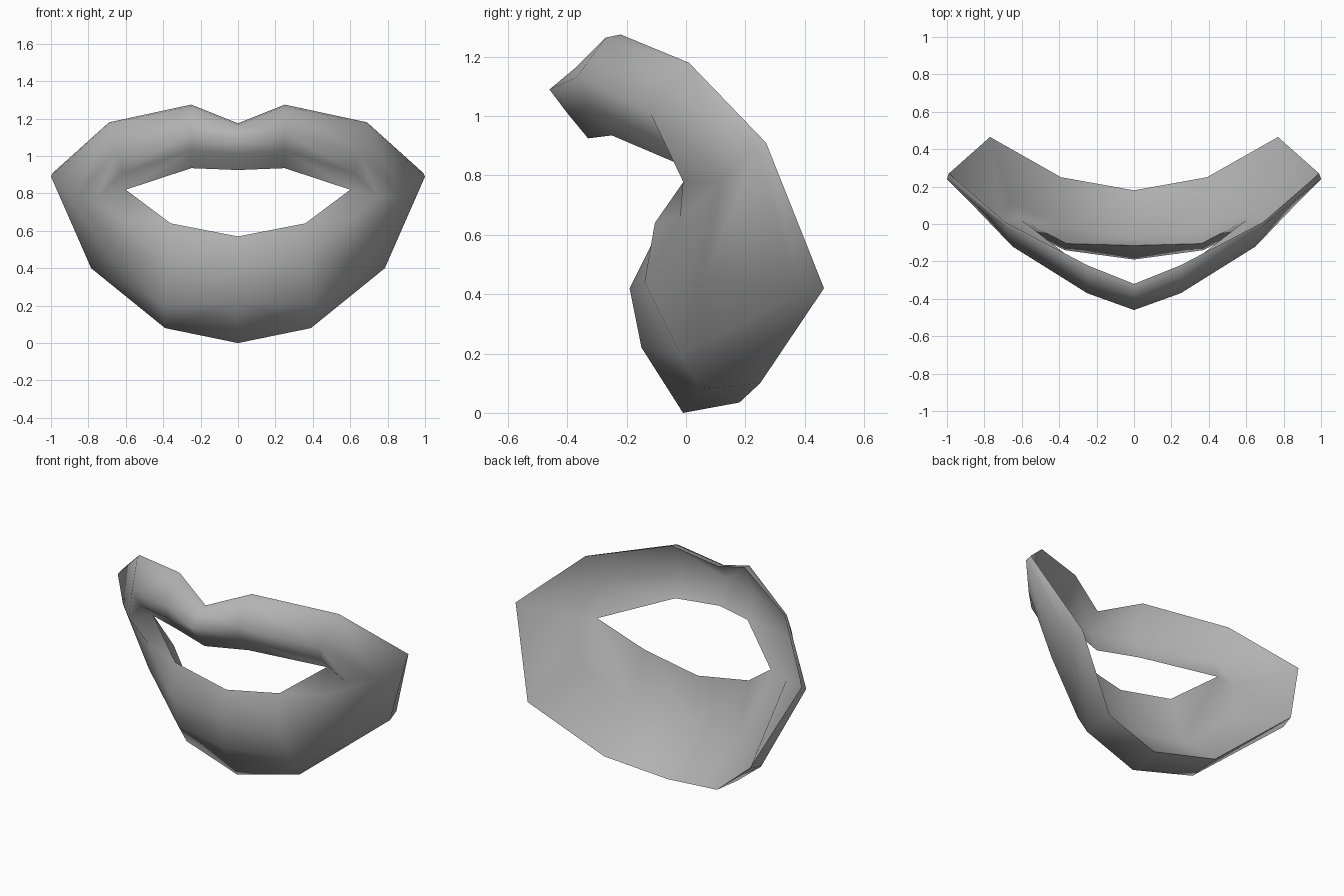
import bpy, bmesh

# Half of the mouth: cross-sections from the upper centre, round the corner, to the lower centre.
# Each section: back rim, front rim, ridge, inner ridge, opening edge, hollow of the back.
CORNER = (0.60, 0.02, 0.82)
sections = [
    [(0, -.32, 1.175), (0, -.37, 1.165), (0, -.46, 1.09), (0, -.40, 1.01), (0, -.33, .925), (0, -.40, 1.07)],
    [(.25, -.22, 1.275), (.25, -.27, 1.265), (.25, -.37, 1.13), (.25, -.33, 1.03), (.25, -.25, .935), (.25, -.31, 1.09)],
    [(.69, .01, 1.18), (.69, -.01, 1.175), (.65, -.12, 1.01), (.62, -.07, .91), CORNER, (.66, -.08, .99)],
    [(.99, .27, .91), (1, .24, .89), (.88, .12, .78), (.75, -.01, .78), CORNER, (.72, .03, .80)],
    [(.77, .465, .42), (.785, .38, .40), (.66, .06, .46), (.61, -.02, .66), CORNER, (.65, .11, .54)],
    [(.39, .25, .10), (.39, .05, .08), (.40, -.02, .20), (.37, -.14, .44), (.36, -.105, .64), (.38, -.01, .32)],
    [(0, .18, .035), (0, -.01, 0), (0, -.15, .22), (0, -.19, .42), (0, -.115, .57), (0, -.075, .29)],
]
ROWS = len(sections[0])
SHARP_ROWS = (0, 4)  # back rim and opening edge

# Skin both mirrored halves into one closed ring
bm = bmesh.new()
for side in (1, -1):
    rings = [[bm.verts.new((side * x, y, z)) for x, y, z in s] for s in sections]
    for a, b in zip(rings, rings[1:]):
        for i in range(ROWS):
            j = (i + 1) % ROWS
            bm.faces.new((a[i], a[j], b[j], b[i])).smooth = True
        for i in SHARP_ROWS:
            bm.edges.get((a[i], b[i])).smooth = False
bmesh.ops.remove_doubles(bm, verts=bm.verts, dist=0.001)
bmesh.ops.recalc_face_normals(bm, faces=bm.faces)

mesh = bpy.data.meshes.new("lips")
bm.to_mesh(mesh)
bm.free()
lips = bpy.data.objects.new("lips", mesh)
bpy.context.collection.objects.link(lips)

# Plain grey finish
grey = bpy.data.materials.new("grey")
grey.diffuse_color = (0.45, 0.45, 0.45, 1)
mesh.materials.append(grey)
